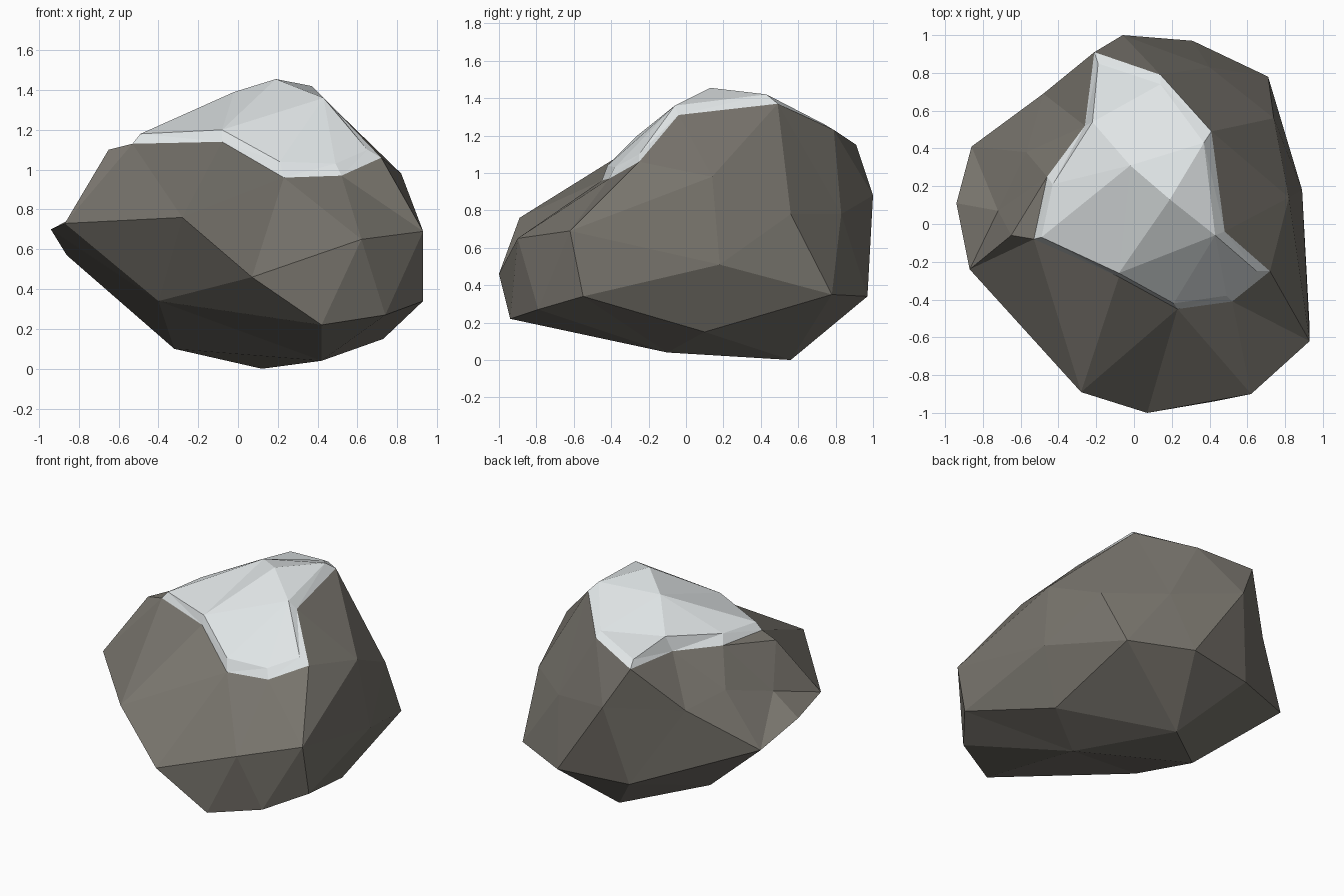
import bpy, bmesh
from mathutils import Vector

if "Cube" in bpy.data.objects:
    bpy.data.objects.remove(bpy.data.objects["Cube"])

CENTRE = Vector((0.05, 0.0, 0.65))

# rock corners: base, belt, shoulders
ROCK = [
    (.12, .56, 0), (.42, -.10, .04), (-.32, .19, .10), (.73, .10, .15),
    (.42, -.94, .22), (.74, -.79, .27), (.93, -.55, .34), (-.40, -.46, .34),
    (.71, .78, .35), (.31, .97, .34), (-.18, .88, .33), (.89, .18, .51),
    (.07, -1, .46), (-.86, .41, .57), (.62, -.90, .65), (.93, -.62, .69),
    (-.94, .11, .70), (-.87, -.24, .73), (-.28, -.89, .76), (.74, .56, .78),
    (.40, .83, .78), (-.06, 1, .88), (-.48, .69, .85), (-.57, .38, .90),
    (-.72, .07, .815), (.82, .14, .98), (-.65, -.06, 1.10)]

# line where the snow meets the rock
RIM = [
    (-.21, .91, 1.15), (.14, .79, 1.23), (.41, .49, 1.37), (.48, -.04, 1.31),
    (.72, -.25, 1.06), (.52, -.41, .97), (.23, -.45, .96), (-.08, -.28, 1.14),
    (-.53, -.08, 1.13), (-.46, .25, 1.13), (-.26, .52, 1.14)]

# upper surface of the snow
SNOW = [
    (-.19, .85, 1.19), (.14, .74, 1.26), (.37, .43, 1.42), (.43, -.06, 1.36),
    (.65, -.25, 1.10), (.49, -.38, 1.03), (.21, -.42, 1.04), (-.08, -.26, 1.20),
    (-.49, -.07, 1.18), (-.43, .21, 1.19), (-.22, .54, 1.24), (-.02, .31, 1.39),
    (.19, .13, 1.455)]


def material(name, rgb):
    m = bpy.data.materials.new(name)
    m.diffuse_color = (*rgb, 1)
    m.use_nodes = True
    m.node_tree.nodes["Principled BSDF"].inputs["Base Color"].default_value = m.diffuse_color
    return m


def skin(points):
    """Triangulate points as seen from the centre, so dents survive."""
    bm = bmesh.new()
    target = {}
    for p in points:
        v = bm.verts.new((Vector(p) - CENTRE).normalized())
        target[v] = Vector(p)
    bmesh.ops.convex_hull(bm, input=bm.verts[:])
    tris = [[target[v] for v in f.verts] for f in bm.faces]
    bm.free()
    return tris


def add_part(name, tris, mat):
    bm = bmesh.new()
    for t in tris:
        bm.faces.new([bm.verts.new(p) for p in t])
    bmesh.ops.remove_doubles(bm, verts=bm.verts[:], dist=1e-4)
    me = bpy.data.meshes.new(name)
    bm.to_mesh(me)
    bm.free()
    me.materials.append(mat)
    ob = bpy.data.objects.new(name, me)
    bpy.context.collection.objects.link(ob)


upper = {tuple(Vector(p)) for p in SNOW}
rim = {tuple(Vector(p)) for p in RIM}

# boulder, left open where the snow sits
add_part("rock", [t for t in skin(ROCK + RIM) if not all(tuple(p) in rim for p in t)],
         material("warm grey stone", (.185, .173, .15)))
# snow cap, without an underside
add_part("snow_cap", [t for t in skin(RIM + SNOW) if any(tuple(p) in upper for p in t)],
         material("snow white", (.80, .84, .85)))
